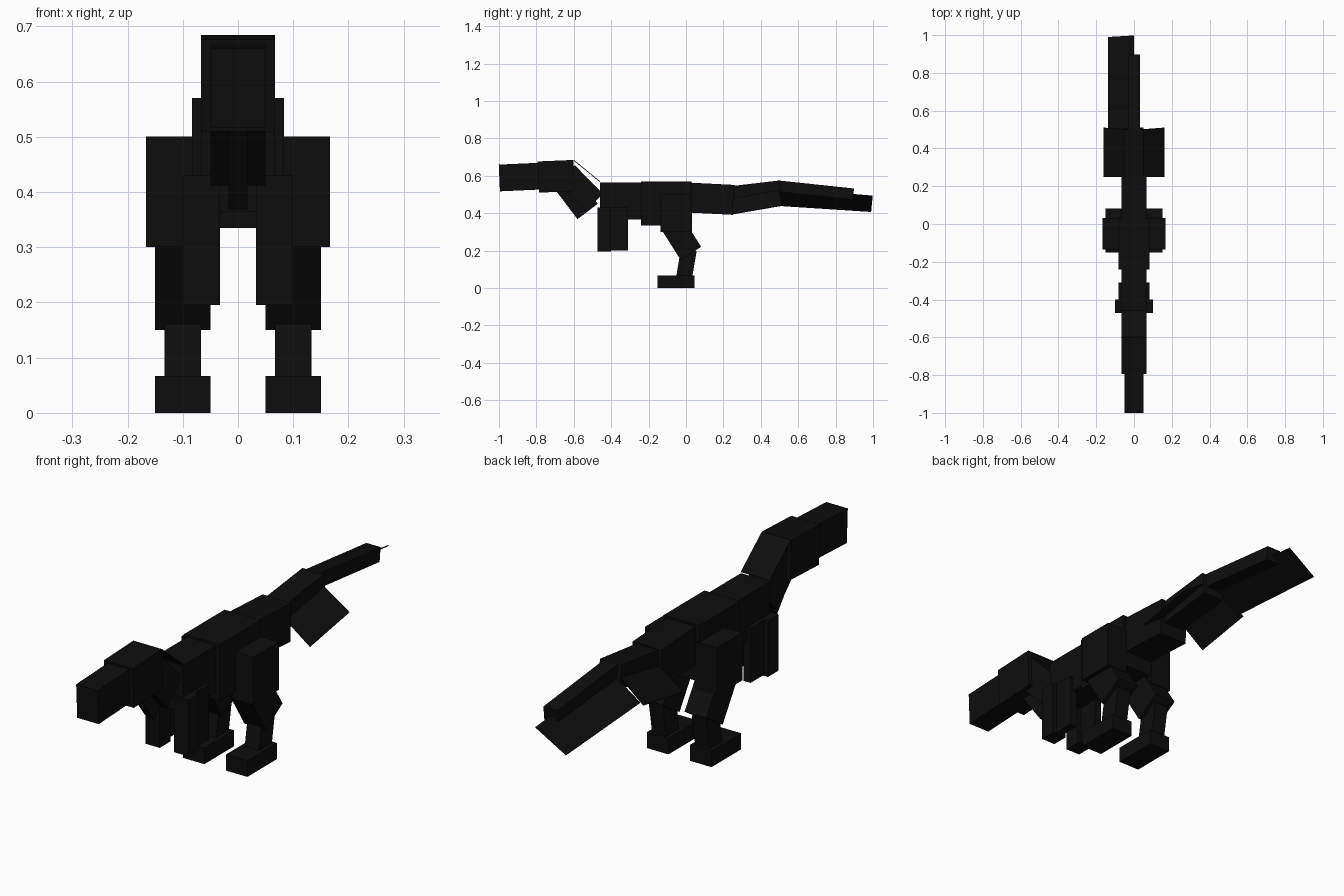
import bpy, math
from mathutils import Matrix, Vector

cube = bpy.data.objects.get("Cube")
if cube:
    bpy.data.objects.remove(cube, do_unlink=True)

# Single near-black colour
mat = bpy.data.materials.new("near_black")
mat.use_nodes = True
colour = (0.004, 0.004, 0.004, 1)
mat.diffuse_color = colour
mat.node_tree.nodes["Principled BSDF"].inputs["Base Color"].default_value = colour


def segment(name, x0, x1, start, end, thick):
    """Box running from start to end, both (y, z), between x0 and x1."""
    dy, dz = end[0] - start[0], end[1] - start[1]
    bpy.ops.mesh.primitive_cube_add(size=1)
    ob = bpy.context.object
    ob.name = name
    ob.matrix_world = (
        Matrix.Translation(((x0 + x1) / 2, (start[0] + end[0]) / 2, (start[1] + end[1]) / 2))
        @ Matrix.Rotation(math.atan2(dz, dy), 4, 'X')
        @ Matrix.Diagonal((abs(x1 - x0), math.hypot(dy, dz), thick, 1)))
    ob.data.materials.append(mat)
    return ob


def block(name, x0, x1, y0, y1, z0, z1):
    """Upright box given by its limits."""
    zc = (z0 + z1) / 2
    return segment(name, x0, x1, (y0, zc), (y1, zc), z1 - z0)


def plate(name, corners):
    """Thin four-cornered sheet."""
    me = bpy.data.meshes.new(name)
    me.from_pydata([Vector(c) for c in corners], [], [(0, 1, 2, 3)])
    ob = bpy.data.objects.new(name, me)
    bpy.context.collection.objects.link(ob)
    me.materials.append(mat)
    mod = ob.modifiers.new("thickness", 'SOLIDIFY')
    mod.thickness = 0.004
    mod.offset = 0


# Head and neck
segment("snout", -0.05, 0.05, (-0.998, 0.588), (-0.78, 0.598), 0.143)
segment("head", -0.067, 0.067, (-0.79, 0.593), (-0.598, 0.601), 0.167)
plate("head_crest", [(-0.067, -0.60, 0.683), (0.067, -0.60, 0.683),
                     (0.067, -0.46, 0.568), (-0.067, -0.46, 0.568)])
segment("neck", -0.05, 0.05, (-0.64, 0.61), (-0.49, 0.457), 0.13)
segment("throat", -0.017, 0.017, (-0.648, 0.57), (-0.526, 0.409), 0.136)

# Body
block("chest", -0.067, 0.067, -0.46, -0.23, 0.365, 0.563)
block("hips", -0.083, 0.083, -0.24, 0.03, 0.335, 0.57)

# Tail
segment("tail_base", -0.067, 0.067, (0.02, 0.483), (0.255, 0.471), 0.16)
segment("tail_middle", -0.05, 0.05, (0.25, 0.495), (0.505, 0.525), 0.1)
segment("tail_end", -0.033, 0.033, (0.49, 0.545), (0.895, 0.502), 0.06)
plate("tail_end_feather", [(0.0, 0.50, 0.535), (0.0, 0.998, 0.492),
                           (-0.137, 0.99, 0.408), (-0.137, 0.50, 0.44)])

for side, s in (("left", 1), ("right", -1)):
    # Drooping feather sheet beside the tail
    plate(side + "_tail_feather", [(s * 0.03, 0.25, 0.49), (s * 0.03, 0.50, 0.535),
                                   (s * 0.16, 0.51, 0.44), (s * 0.16, 0.25, 0.395)])
    # Arms
    block(side + "_upper_arm", s * 0.05, s * 0.083, -0.41, -0.31, 0.20, 0.43)
    block(side + "_wing", s * 0.033, s * 0.10, -0.472, -0.40, 0.195, 0.43)
    # Legs
    block(side + "_thigh", s * 0.067, s * 0.167, -0.135, 0.033, 0.30, 0.50)
    segment(side + "_shin", s * 0.05, s * 0.15, (-0.075, 0.345), (0.026, 0.185), 0.13)
    segment(side + "_ankle", s * 0.067, s * 0.133, (0.015, 0.205), (-0.011, 0.05), 0.085)
    block(side + "_foot", s * 0.05, s * 0.15, -0.152, 0.045, 0.0, 0.067)
